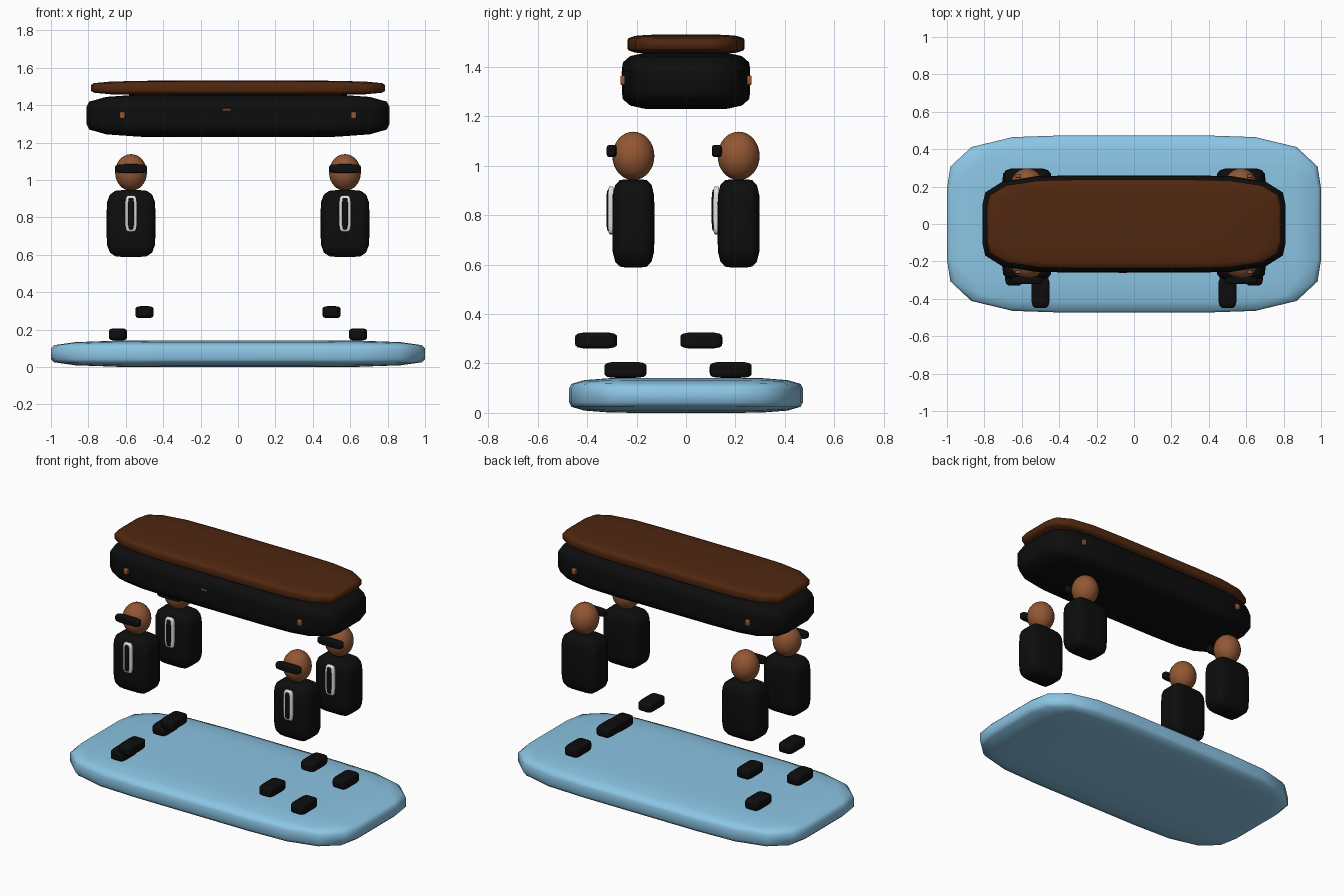
import bpy
import bmesh
from mathutils import Matrix, Vector

cube = bpy.data.objects.get("Cube")
if cube:
    bpy.data.objects.remove(cube, do_unlink=True)


def material(name, rgb):
    mat = bpy.data.materials.new(name)
    mat.use_nodes = True
    mat.diffuse_color = (*rgb, 1)
    mat.node_tree.nodes["Principled BSDF"].inputs["Base Color"].default_value = (*rgb, 1)
    return mat


BLUE = material("light blue", (0.26, 0.56, 0.78))
BLACK = material("black", (0.004, 0.004, 0.004))
WOOD = material("dark wood", (0.08, 0.02, 0.005))
BROWN = material("warm brown", (0.29, 0.095, 0.034))
WHITE = material("white", (0.75, 0.75, 0.75))


def finish(name, bm, centre, half, mat):
    """Scale a unit shape to its half sizes, and make it a smooth object."""
    bmesh.ops.transform(bm, matrix=Matrix.Diagonal((*half, 1)), verts=bm.verts)
    for face in bm.faces:
        face.smooth = True
    mesh = bpy.data.meshes.new(name)
    bm.to_mesh(mesh)
    bm.free()
    mesh.materials.append(mat)
    obj = bpy.data.objects.new(name, mesh)
    obj.location = centre
    bpy.context.collection.objects.link(obj)
    return obj


def pillow(name, centre, half, mat):
    """A softly rounded block whose rounding stretches with its size."""
    bm = bmesh.new()
    bmesh.ops.create_cube(bm, size=2)
    bmesh.ops.bevel(bm, geom=bm.edges[:], offset=0.6, segments=4,
                    profile=0.613, affect="EDGES", clamp_overlap=True)
    return finish(name, bm, centre, half, mat)


def ball(name, centre, half, mat):
    bm = bmesh.new()
    bmesh.ops.create_uvsphere(bm, u_segments=32, v_segments=16, radius=1)
    return finish(name, bm, centre, half, mat)


# Platform, and the box with its lid
pillow("platform", (0, 0, 0.071), (1, 0.473, 0.071), BLUE)
pillow("box", (0, 0, 1.344), (0.81, 0.26, 0.115), BLACK)
pillow("box_lid", (0, 0, 1.492), (0.786, 0.237, 0.039), WOOD)
pillow("box_chip", (-0.06, -0.259, 1.376), (0.022, 0.003, 0.005), BROWN)

# Four bearers, one at each corner of the box
for side, sx in (("left", 1), ("right", -1)):
    for end, sy in (("front", -1), ("back", 1)):
        tag = f"{end}_{side}"
        root = Vector((0.572 * sx, 0.213 * sy, 0))

        def place(x, y, z):
            return root + Vector((x * sx, y, z))

        pillow(f"{tag}_handle", (0.618 * sx, 0.256 * sy, 1.346),
               (0.015, 0.01, 0.019), BROWN)
        pillow(f"{tag}_torso", place(0, 0, 0.767), (0.13, 0.085, 0.178), BLACK)
        ball(f"{tag}_head", place(0, 0, 1.04), (0.085, 0.085, 0.098), BROWN)
        pillow(f"{tag}_glasses", place(0, -0.088, 1.06), (0.085, 0.02, 0.024), BLACK)
        pillow(f"{tag}_shirt", place(0, -0.09, 0.82), (0.032, 0.013, 0.097), WHITE)
        pillow(f"{tag}_tie", place(0, -0.096, 0.82), (0.016, 0.013, 0.084), BLACK)
        # One shoe on the ground, one lifted in a step
        pillow(f"{tag}_planted_shoe", place(0.07, -0.032, 0.174),
               (0.048, 0.085, 0.032), BLACK)
        pillow(f"{tag}_lifted_shoe", place(-0.072, -0.151, 0.293),
               (0.048, 0.085, 0.032), BLACK)
